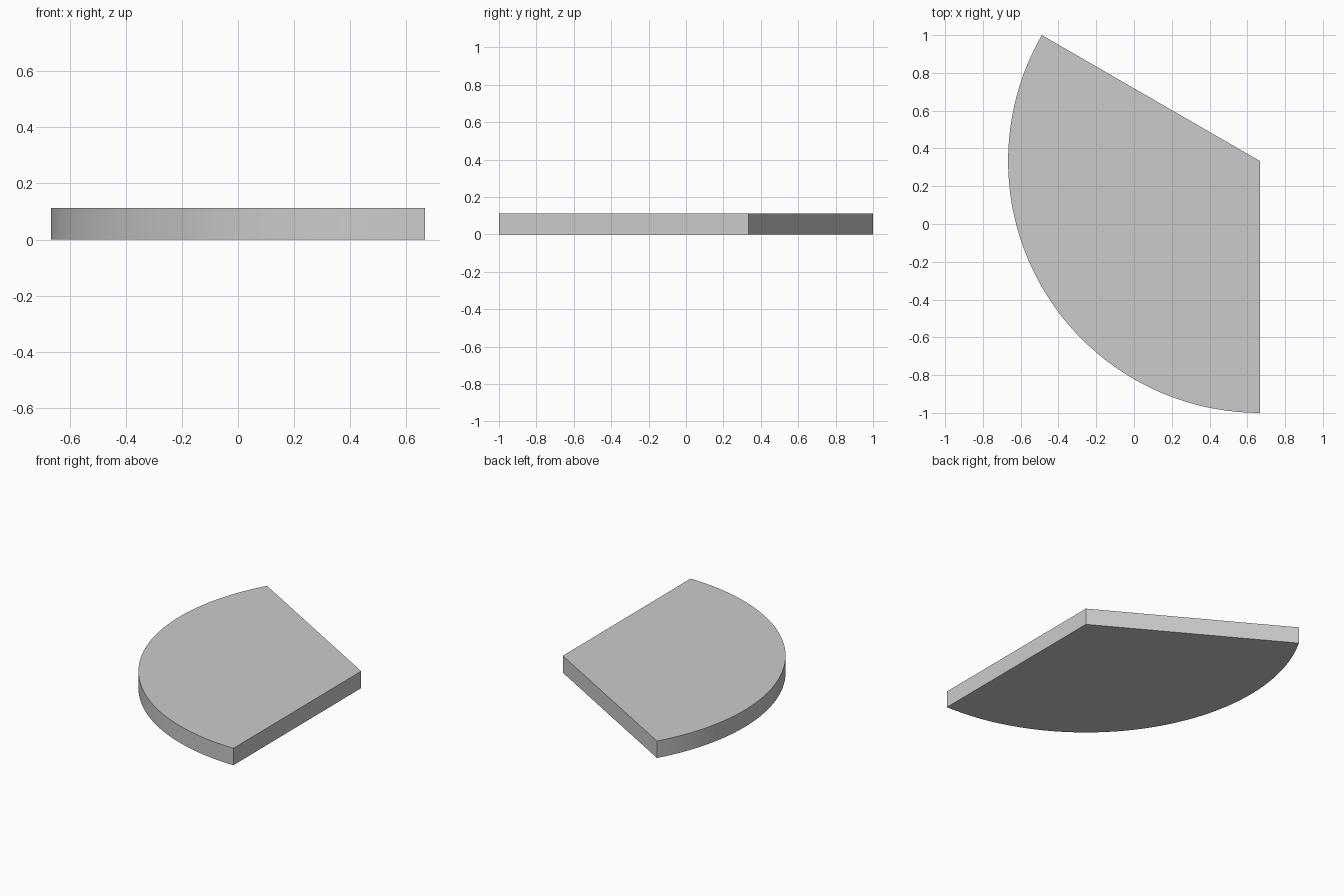
import bpy, bmesh
from math import radians, cos, sin

if "Cube" in bpy.data.objects:
    bpy.data.objects.remove(bpy.data.objects["Cube"])

CENTER = (2 / 3, 1 / 3)
RADIUS = 4 / 3
HEIGHT = 0.112
SEGMENTS = 48

# Wedge slab: a 120 degree sector, extruded upward
bm = bmesh.new()
apex = bm.verts.new((*CENTER, 0))
arc = []
for i in range(SEGMENTS + 1):
    a = radians(150 + 120 * i / SEGMENTS)
    arc.append(bm.verts.new((CENTER[0] + RADIUS * cos(a), CENTER[1] + RADIUS * sin(a), 0)))
base = bm.faces.new([apex] + arc)
top = bmesh.ops.extrude_face_region(bm, geom=[base], use_keep_orig=True)
bmesh.ops.translate(bm, vec=(0, 0, HEIGHT),
                    verts=[g for g in top["geom"] if isinstance(g, bmesh.types.BMVert)])
bmesh.ops.recalc_face_normals(bm, faces=bm.faces)

mesh = bpy.data.meshes.new("wedge_slab")
bm.to_mesh(mesh)
bm.free()
slab = bpy.data.objects.new("wedge_slab", mesh)
bpy.context.collection.objects.link(slab)

# Smooth curved rim with crisp corners
bpy.context.view_layer.objects.active = slab
slab.select_set(True)
bpy.ops.object.shade_smooth_by_angle(angle=radians(30))
